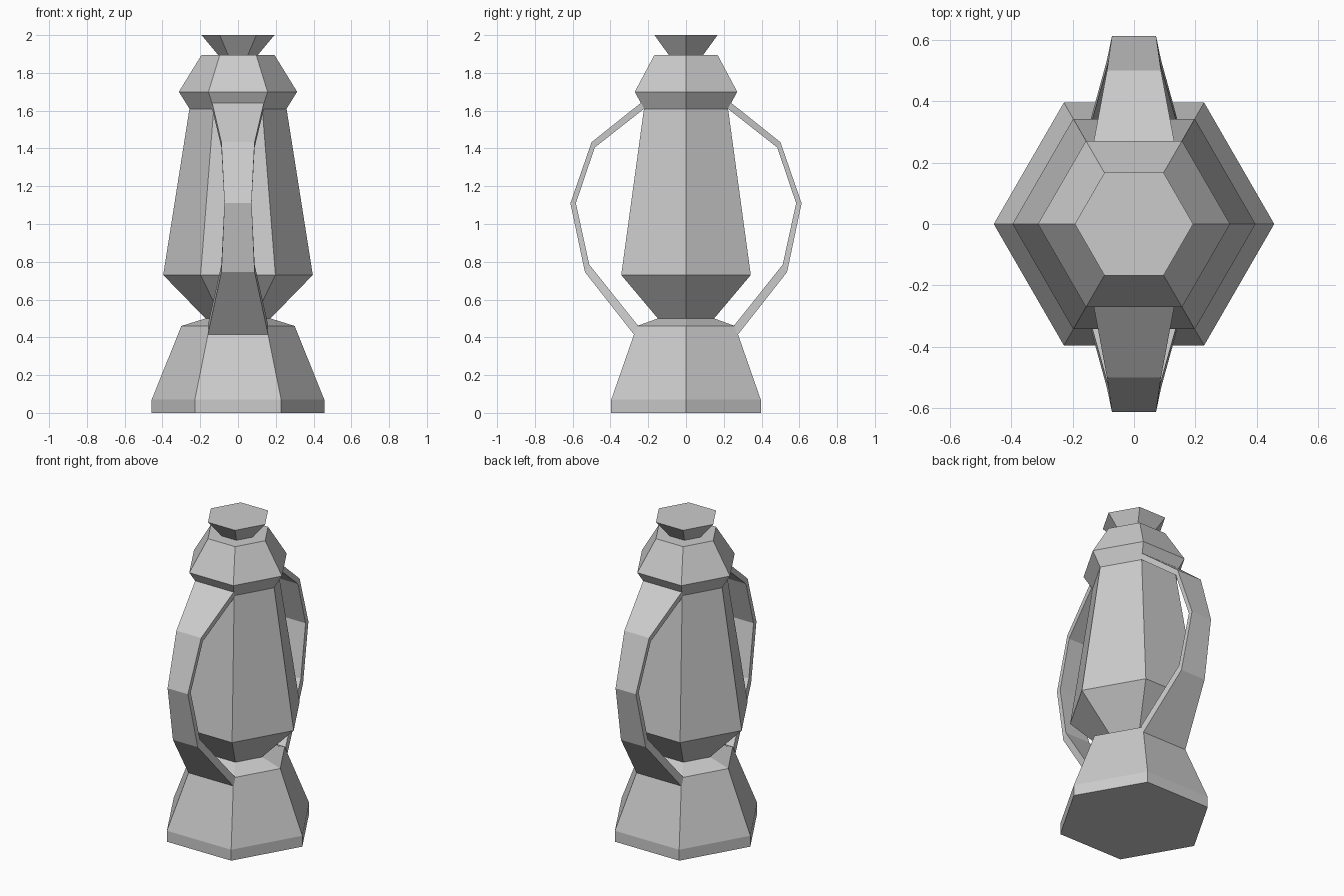
import bpy, bmesh
from math import cos, sin, pi

if "Cube" in bpy.data.objects:
    bpy.data.objects.remove(bpy.data.objects["Cube"])


def finish(bm, name):
    bmesh.ops.recalc_face_normals(bm, faces=bm.faces)
    mesh = bpy.data.meshes.new(name)
    bm.to_mesh(mesh)
    bm.free()
    obj = bpy.data.objects.new(name, mesh)
    bpy.context.collection.objects.link(obj)
    return obj


def skin(bm, rings):
    for a, b in zip(rings, rings[1:]):
        n = len(a)
        for i in range(n):
            j = (i + 1) % n
            bm.faces.new((a[i], a[j], b[j], b[i]))


def hex_part(name, profile, bottom=False, top=False):
    """Six-sided part from (radius, z) pairs, corners on the x axis."""
    bm = bmesh.new()
    rings = [[bm.verts.new((r * cos(i * pi / 3), r * sin(i * pi / 3), z))
              for i in range(6)] for r, z in profile]
    skin(bm, rings)
    if bottom:
        bm.faces.new(rings[0][::-1])
    if top:
        bm.faces.new(rings[-1])
    return finish(bm, name)


def handle(name, side, path):
    """Flat strap from (half width, outer y, outer z, inner y, inner z)."""
    bm = bmesh.new()
    rings = [[bm.verts.new(p) for p in (
        (-w, side * yo, zo), (w, side * yo, zo),
        (w, side * yi, zi), (-w, side * yi, zi))]
        for w, yo, zo, yi, zi in path]
    skin(bm, rings)
    bm.faces.new(rings[0])
    bm.faces.new(rings[-1][::-1])
    return finish(bm, name)


# Lantern body, stacked from foot to finial
hex_part("base", [(0.457, 0), (0.457, 0.07), (0.30, 0.46), (0.172, 0.50)], bottom=True)
hex_part("globe", [(0.172, 0.50), (0.396, 0.73), (0.257, 1.61)])
hex_part("hood", [(0.257, 1.61), (0.313, 1.70), (0.193, 1.895), (0.105, 1.895)])
hex_part("finial", [(0.105, 1.895), (0.193, 2.0)], top=True)

# Curved strap handles, front and back
strap = [(0.137, 0.238, 1.642, 0.222, 1.61),
         (0.088, 0.50, 1.433, 0.483, 1.405),
         (0.072, 0.612, 1.11, 0.583, 1.11),
         (0.088, 0.535, 0.745, 0.512, 0.785),
         (0.16, 0.273, 0.412, 0.255, 0.463)]
handle("front_handle", -1, strap)
handle("back_handle", 1, strap)
